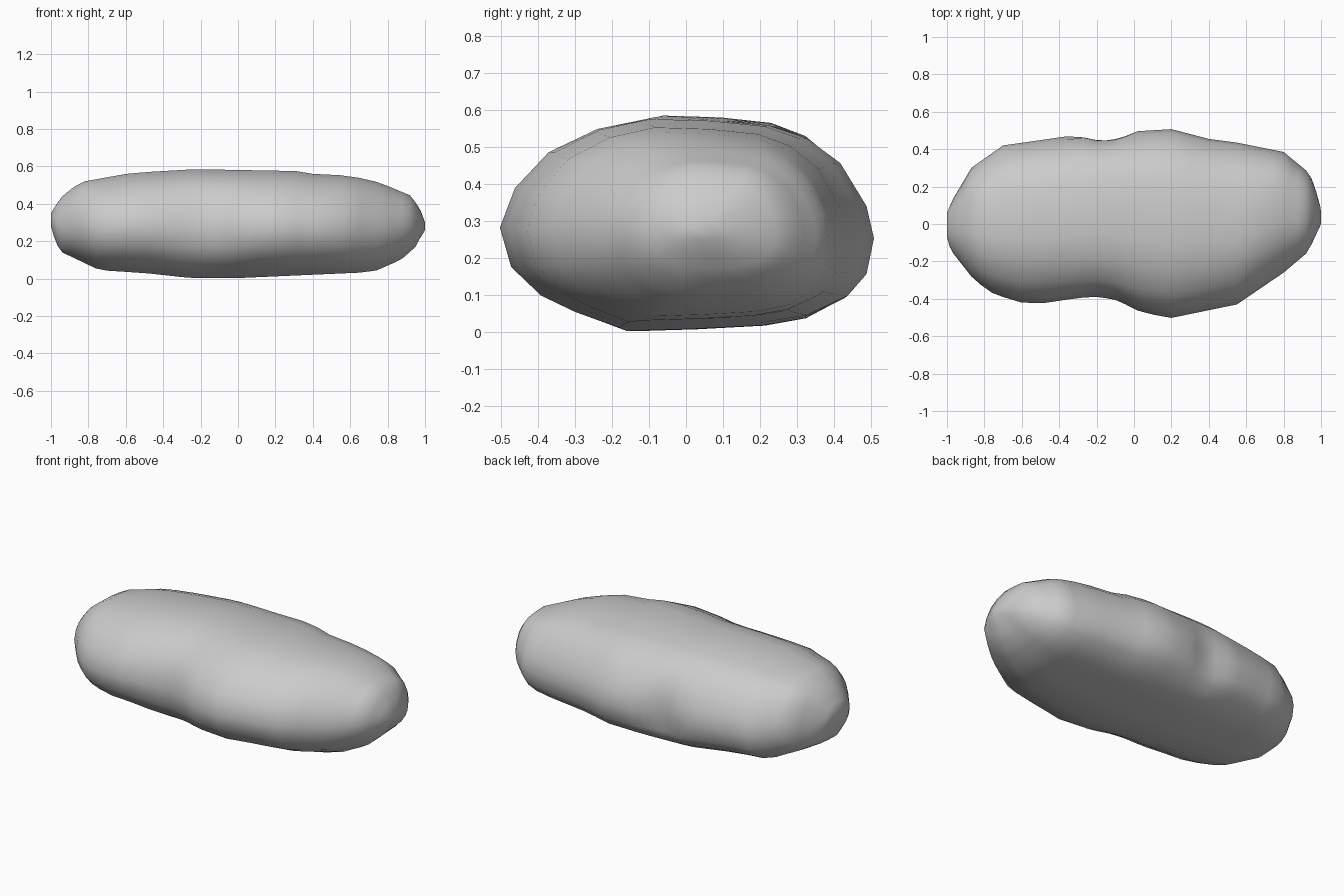
import bpy, bmesh, math
from mathutils import Vector

# Outlines along x, read as (x, value)
BACK = [(-1, .06), (-.97, .13), (-.87, .30), (-.7, .42), (-.28, .48), (0, .495), (.2, .507),
        (.4, .455), (.55, .435), (.8, .385), (.94, .27), (1, .10)]
FRONT = [(-1, -.07), (-.98, -.14), (-.87, -.28), (-.78, -.36), (-.62, -.42), (-.36, -.425),
         (-.2, -.425), (-.1, -.435), (.02, -.47), (.2, -.502), (.55, -.43), (.8, -.26), (.93, -.15), (1, 0)]
TOP = [(-1, .35), (-.95, .43), (-.88, .49), (-.82, .52), (-.57, .565), (-.23, .585), (.31, .575),
       (.4, .56), (.6, .55), (.75, .515), (.82, .487), (.92, .445), (.97, .38), (1, .30)]
BOTTOM = [(-1, .28), (-.98, .21), (-.95, .145), (-.74, .045), (-.5, .03), (-.25, .003), (0, .003),
          (.72, .035), (.87, .10), (.95, .17), (1, .25)]

# Cross-section seen from the right, in (y, z)
SECTION = [(-.5, .28), (-.46, .39), (-.37, .49), (-.24, .555), (-.1, .585), (.07, .58), (.22, .565),
           (.32, .53), (.41, .46), (.48, .34), (.5, .25), (.48, .15), (.43, .09), (.32, .035),
           (.2, .015), (0, .005), (-.18, 0), (-.3, .045), (-.39, .09), (-.47, .17)]
STATIONS = [-1, -.985, -.965, -.94, -.91, -.87, -.82, -.76, -.7, -.6, -.48, -.36, -.27, -.2, -.15, -.1,
            -.05, .02, .11, .2, .31, .4, .55, .65, .74, .8, .84, .88, .92, .95, .975, 1]


def sample(curve, x):
    for (a, va), (b, vb) in zip(curve, curve[1:]):
        if x <= b:
            return va + (vb - va) * (x - a) / (b - a)
    return curve[-1][1]


# Loft the pebble through the scaled sections
bm = bmesh.new()
rings = []
for x in STATIONS:
    y0, y1, z0, z1 = (sample(c, x) for c in (FRONT, BACK, BOTTOM, TOP))
    rings.append([bm.verts.new((x, y0 + (y1 - y0) * (y + .5), z0 + (z1 - z0) * z / .585))
                  for y, z in SECTION])
n = len(SECTION)
for a, b in zip(rings, rings[1:]):
    for i in range(n):
        j = (i + 1) % n
        bm.faces.new((a[i], a[j], b[j], b[i]))
bm.faces.new(rings[0])
bm.faces.new(rings[-1])

# Shallow dents: front hollow, back notch, right end
for centre, radius, push in [((-.2, -.43, .28), .25, (0, .035, 0)),
                             ((-.15, .49, .24), .16, (0, -.04, 0)),
                             ((.97, .09, .21), .1, (-.012, 0, 0))]:
    for v in bm.verts:
        d = (v.co - Vector(centre)).length / radius
        if d < 1:
            v.co += Vector(push) * (1 - d * d)

bmesh.ops.recalc_face_normals(bm, faces=bm.faces)
mesh = bpy.data.meshes.new("pebble")
bm.to_mesh(mesh)
bm.free()
pebble = bpy.data.objects.new("pebble", mesh)
bpy.context.collection.objects.link(pebble)
for p in mesh.polygons:
    p.use_smooth = True
